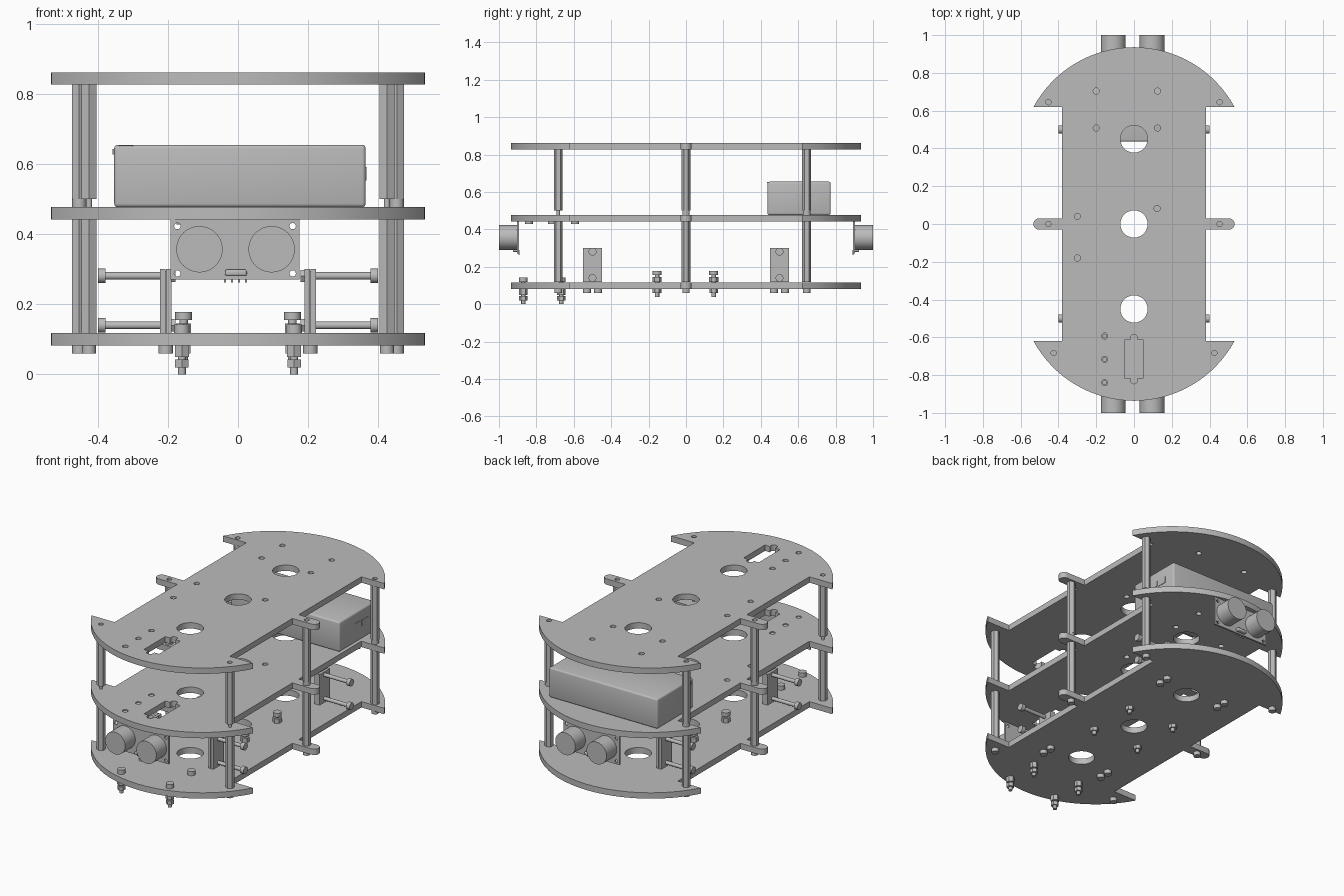
import bpy, bmesh
from math import sin, cos, radians, asin, degrees
from mathutils import Matrix, Vector

cube = bpy.data.objects.get("Cube")
if cube:
    bpy.data.objects.remove(cube, do_unlink=True)

GREY = (0.5, 0.5, 0.5, 1)
mat = bpy.data.materials.new("plain grey")
mat.use_nodes = True
mat.diffuse_color = GREY
mat.node_tree.nodes["Principled BSDF"].inputs["Base Color"].default_value = GREY


def finish(name, mesh):
    mesh.materials.clear()
    mesh.materials.append(mat)
    mesh.shade_smooth()
    mesh.set_sharp_from_angle(angle=radians(32))
    obj = bpy.data.objects.new(name, mesh)
    bpy.context.collection.objects.link(obj)
    return obj


def solid(name, bm):
    mesh = bpy.data.meshes.new(name)
    bm.to_mesh(mesh)
    bm.free()
    return finish(name, mesh)


def rods(name, axis, pieces, sides=24):
    """Stack of cylinders along an axis; each piece is (centre, start, end, radius[, sides])."""
    bm = bmesh.new()
    turn = Vector((0, 0, 1)).rotation_difference(Vector(axis)).to_matrix().to_4x4()
    for centre, start, end, radius, *n in pieces:
        mid = Vector(centre) + Vector(axis) * (start + end) / 2
        bmesh.ops.create_cone(bm, cap_ends=True, segments=n[0] if n else sides,
                              radius1=radius, radius2=radius, depth=end - start,
                              matrix=Matrix.Translation(mid) @ turn)
    return solid(name, bm)


def box(name, low, high, bevel=0):
    bm = bmesh.new()
    low, high = Vector(low), Vector(high)
    bmesh.ops.create_cube(bm, size=1, matrix=Matrix.Translation((low + high) / 2)
                          @ Matrix.Diagonal((*(high - low), 1)))
    if bevel:
        bmesh.ops.bevel(bm, geom=bm.edges[:], offset=bevel, segments=3,
                        profile=0.5, affect='EDGES')
    return solid(name, bm)


def arc(x, y, r, a, b, n):
    return [(x + r * cos(radians(a + (b - a) * i / n)),
             y + r * sin(radians(a + (b - a) * i / n))) for i in range(n + 1)]


def circle(x, y, r, n=20):
    return arc(x, y, r, 0, 360, n)[:-1]


def sheet(name, loops, thickness, place):
    """Flat sheet: first loop is the outline, the others are holes."""
    curve = bpy.data.curves.new(name, 'CURVE')
    curve.dimensions, curve.fill_mode = '2D', 'BOTH'
    curve.extrude = thickness / 2
    for loop in loops:
        spline = curve.splines.new('POLY')
        spline.points.add(len(loop) - 1)
        for point, (x, y) in zip(spline.points, loop):
            point.co = (x, y, 0, 1)
        spline.use_cyclic_u = True
    temp = bpy.data.objects.new(name + " curve", curve)
    bpy.context.collection.objects.link(temp)
    graph = bpy.context.evaluated_depsgraph_get()
    mesh = bpy.data.meshes.new_from_object(temp.evaluated_get(graph))
    bpy.data.objects.remove(temp, do_unlink=True)
    mesh.transform(place)
    mesh.name = name
    return finish(name, mesh)


# Deck outline: one half, then the same half turned around
R, CY, TIP = 0.606, 0.33, 0.62
a0 = degrees(asin((TIP - CY) / R))
half = arc(0, CY, R, a0, 180 - a0, 32) + [(-0.38, TIP), (-0.38, 0.03)]
half += arc(-0.503, 0, 0.03, 90, 270, 10) + [(-0.38, -0.03), (-0.38, -TIP)]
outline = half + [(-x, -y) for x, y in half]

# Holes in the decks
big_holes = [circle(0, y, 0.072, 36) for y in (-0.45, 0, 0.45)]
slot = [(0.05, -0.815), (0.05, -0.614)] + arc(0, -0.605, 0.02, -27, 207, 12)
slot += [(-0.05, -0.614), (-0.05, -0.815)] + arc(0, -0.826, 0.02, 147, 393, 12)
wire_spots = [(-0.155, y) for y in (-0.84, -0.717, -0.593)]
small = [(x, y) for x in (-0.2, 0.125) for y in (0.508, 0.704)]
small += [(-0.3, 0.04), (-0.3, -0.18), (0.122, 0.082)] + wire_spots
small_holes = [circle(x, y, 0.016) for x, y in small]
posts = [(s * x, y) for s in (-1, 1) for x, y in ((0.453, 0.645), (0.453, 0), (0.425, -0.683))]
post_holes = [circle(x, y, 0.014) for x, y in posts]

THICK = 0.035
for name, z, holes in (("bottom_deck", 0.1, []),
                       ("middle_deck", 0.46, [slot] + small_holes),
                       ("top_deck", 0.844, [slot] + small_holes + post_holes)):
    sheet(name, [outline] + big_holes + holes, THICK, Matrix.Translation((0, 0, z)))

# Hexagonal posts with their spacers and screw heads
UP = (0, 0, 1)
for x, y in posts:
    c = (x, y, 0)
    rods("lower_post", UP, [(c, 0.118, 0.443, 0.024, 6)])
    rods("upper_post", UP, [(c, 0.5, 0.827, 0.024, 6)])
    rods("post_spacer", UP, [(c, 0.477, 0.5, 0.02 if y > -0.5 else 0.009)])
    rods("post_screw", UP, [(c, 0.06, 0.083, 0.02)])

# Motor brackets with long side screws
for side in (-1, 1):
    for y in (-0.5, 0.5):
        x = side * 0.206
        for off, w in ((-0.0085, 0.0075), (0.0085, 0.0075)):
            box("motor_bracket", (x + off - w, y - 0.05, 0.118), (x + off + w, y + 0.05, 0.3))
        box("bracket_core", (x - 0.002, y - 0.045, 0.118), (x + 0.002, y + 0.045, 0.295))
        for z in (0.14, 0.281):
            c = (0, y, z)
            rods("side_screw", (side, 0, 0), [(c, 0.18, 0.38, 0.011), (c, 0.378, 0.4, 0.021)])
            rods("side_nut", (side, 0, 0), [(c, 0.178, 0.19, 0.02, 6)])
        for dy in (-0.03, 0.03):
            rods("bracket_screw", UP, [((x, y + dy, 0), 0.06, 0.083, 0.021)])

# Bolts through the bottom deck
for x in (-0.16, 0.16):
    for y in (-0.87, -0.667):
        c = (x, y, 0)
        rods("front_bolt", UP, [(c, 0, 0.12, 0.011), (c, 0.118, 0.143, 0.022),
                                (c, 0.05, 0.083, 0.023, 6), (c, 0.02, 0.043, 0.022, 6)])
    for y in (-0.155, 0.148):
        c = (x * 0.97, y, 0)
        rods("middle_bolt", UP, [(c, 0.04, 0.16, 0.012), (c, 0.155, 0.178, 0.024),
                                 (c, 0.118, 0.145, 0.025, 6), (c, 0.06, 0.083, 0.023, 6)])

# Screws hanging under the middle deck
for x, y in wire_spots:
    rods("under_screw", UP, [((x, y, 0), 0.428, 0.443, 0.021), ((x, y, 0), 0.44, 0.474, 0.012)])

# Range sensors at both ends
board = [(-0.193, 0.271), (0.176, 0.271), (0.176, 0.443), (-0.193, 0.443)]
corners = [circle(x, z, 0.009) for x in (-0.173, 0.156) for z in (0.288, 0.423)]
for end in (-1, 1):
    place = Matrix.Translation((0, end * 0.899, 0)) @ Matrix.Rotation(radians(90), 4, 'X')
    sheet("sensor_board", [board] + corners, 0.01, place)
    for x in (-0.11, 0.096):
        rods("sensor_eye", (0, end, 0), [((x, 0, 0.357), 0.9, 1.0, 0.066)], 48)
    y0, y1 = sorted((end * 0.9, end * 0.925))
    box("sensor_crystal", (-0.037, y0, 0.28), (0.025, y1, 0.299), 0.006)
    for i in range(4):
        x = -0.04 + i * 0.02
        y0, y1 = sorted((end * 0.89, end * 0.896))
        box("sensor_pin", (x, y0, 0.262), (x + 0.006, y1, 0.29))

# Battery pack with button and ports
box("battery_pack", (-0.353, 0.436, 0.477), (0.364, 0.773, 0.655), 0.01)
box("battery_button", (-0.358, 0.46, 0.627), (-0.35, 0.5, 0.643))
box("wide_port", (0.362, 0.58, 0.561), (0.367, 0.635, 0.592))
box("narrow_port", (0.362, 0.645, 0.553), (0.367, 0.705, 0.59))
box("status_light", (-0.34, 0.433, 0.648), (-0.3, 0.45, 0.653))
